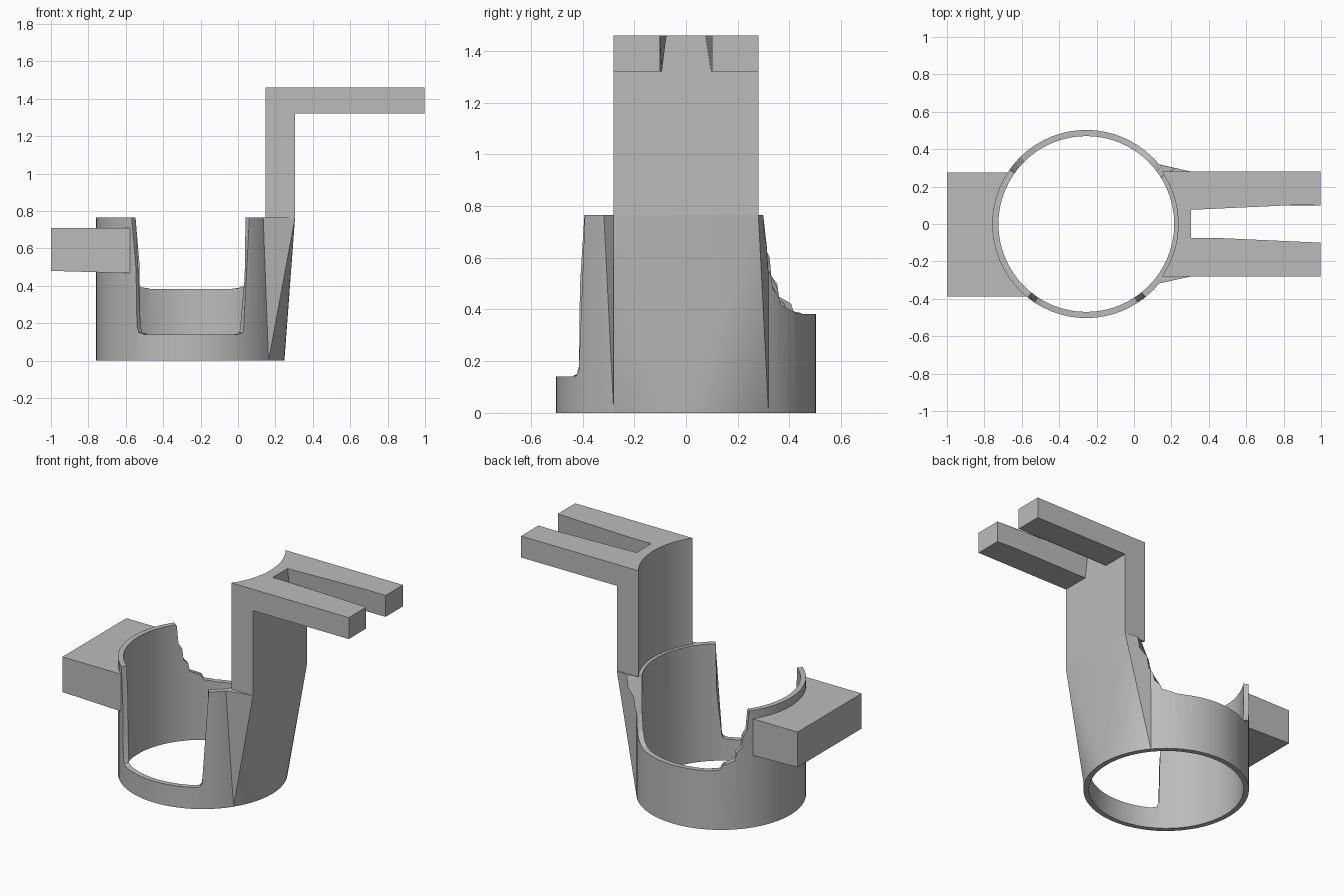
import bpy, bmesh
from math import sin, cos, radians, sqrt

if "Cube" in bpy.data.objects:
    bpy.data.objects.remove(bpy.data.objects["Cube"], do_unlink=True)

CX = -0.255          # ring axis
R_OUT, R_IN, RIM = 0.503, 0.47, 0.765
SIDES = 64

grey = bpy.data.materials.new("plain_grey")
grey.use_nodes = True
grey.diffuse_color = (0.5, 0.5, 0.5, 1)
grey.node_tree.nodes["Principled BSDF"].inputs["Base Color"].default_value = (0.5, 0.5, 0.5, 1)


def finish(name, bm):
    bmesh.ops.recalc_face_normals(bm, faces=bm.faces)
    mesh = bpy.data.meshes.new(name)
    bm.to_mesh(mesh)
    bm.free()
    obj = bpy.data.objects.new(name, mesh)
    bpy.context.collection.objects.link(obj)
    return obj


def loft(name, start, end):
    """Closed solid between two matching outlines."""
    bm = bmesh.new()
    a = [bm.verts.new(p) for p in start]
    b = [bm.verts.new(p) for p in end]
    bm.faces.new(a)
    bm.faces.new(b)
    for i in range(len(a)):
        j = (i + 1) % len(a)
        bm.faces.new((a[i], a[j], b[j], b[i]))
    return finish(name, bm)


def cylinder(name, r, z0, z1):
    ring = [(CX + r * cos(radians(360 * i / SIDES)), r * sin(radians(360 * i / SIDES)))
            for i in range(SIDES)]
    return loft(name, [(x, y, z0) for x, y in ring], [(x, y, z1) for x, y in ring])


def hull(name, points):
    bm = bmesh.new()
    for p in points:
        bm.verts.new(p)
    bmesh.ops.convex_hull(bm, input=bm.verts)
    loose = [v for v in bm.verts if not v.link_faces]
    bmesh.ops.delete(bm, geom=loose, context='VERTS')
    return finish(name, bm)


def radial_cutter(name, profile, side):
    """Notch whose outline (spread, z) widens away from the ring axis."""
    return loft(name, *[[(CX + s * d, side * d, z) for s, z in profile] for d in (0.12, 0.7)])


def combine(obj, tool, operation):
    mod = obj.modifiers.new(operation.lower(), 'BOOLEAN')
    mod.operation, mod.object, mod.solver = operation, tool, 'EXACT'
    bpy.context.view_layer.update()
    graph = bpy.context.evaluated_depsgraph_get()
    mesh = bpy.data.meshes.new_from_object(obj.evaluated_get(graph))
    obj.modifiers.clear()
    obj.data = mesh
    bpy.data.objects.remove(tool, do_unlink=True)


# Cup ring with the flared post foot and the side block
cup = cylinder("cup_ring", R_OUT, 0, RIM)
step = 360 / SIDES
foot_points = [(CX + R_OUT * cos(radians(i * step)), R_OUT * sin(radians(i * step)), 0)
               for i in range(-6, 8)]
foot_points += [(x, s * y, RIM) for s in (-1, 1) for x, y in ((0.305, 0.28), (0.134, 0.318))]
combine(cup, hull("post_foot", foot_points), 'UNION')

block = [(-1, 0.48), (-0.5, 0.465), (-0.5, 0.71), (-1, 0.71)]
combine(cup, loft("side_block", [(x, -0.387, z) for x, z in block],
                  [(x, 0.275, z) for x, z in block]), 'UNION')

# Bore and the two notches in the wall
combine(cup, cylinder("bore_cutter", R_IN, -0.1, 1), 'DIFFERENCE')
front_half = [(0.57, 0.14), (0.66, 0.15), (0.69, 0.18), (0.81, 0.8)]
front_profile = front_half + [(-s, z) for s, z in reversed(front_half)]
combine(cup, radial_cutter("front_notch", front_profile, -1), 'DIFFERENCE')
back_half = [(0.52, 0.383), (0.68, 0.392), (0.98, 0.45), (1.15, 0.53), (1.32, 0.64)]
back_profile = back_half + [(1.62, 0.8)] + [(-1.52, 0.8)] + [(-s, z) for s, z in reversed(back_half)]
combine(cup, radial_cutter("back_notch", back_profile, 1), 'DIFFERENCE')

# Upright post, hollowed on the ring side
R_POST, HALF, TOP, UNDER = 0.491, 0.28, 1.46, 1.32
ys = [HALF * (i / 10 - 1) for i in range(21)]
arc = [(CX + sqrt(R_POST ** 2 - y * y), y) for y in ys]


def post_outline(outer_x, z):
    return [(x, y, z) for x, y in arc] + [(outer_x, HALF, z), (outer_x, -HALF, z)]


post = loft("post", post_outline(0.305, RIM), post_outline(0.305, TOP))

# Forked arm: a slab with a tapering slot
arm = loft("forked_arm", [(0.28, y, z) for y, z in
                          ((-HALF, UNDER), (HALF, UNDER), (HALF, TOP), (-HALF, TOP))],
           [(0.998, y, z) for y, z in
            ((-HALF, UNDER), (HALF, UNDER), (HALF, TOP), (-HALF, TOP))])


def slot_section(x, low, high):
    return [(x, -low, UNDER - 0.05), (x, low, UNDER - 0.05), (x, high, TOP + 0.05), (x, -high, TOP + 0.05)]


combine(arm, loft("slot_cutter", slot_section(0.302, 0.105, 0.068), slot_section(1.0, 0.1, 0.1)), 'DIFFERENCE')
combine(post, arm, 'UNION')
post.name = "post_and_forked_arm"

# Colour and shading
for obj in (cup, post):
    obj.data.materials.clear()
    obj.data.materials.append(grey)
    for face in obj.data.polygons:
        face.material_index = 0
    bpy.ops.object.select_all(action='DESELECT')
    obj.select_set(True)
    bpy.context.view_layer.objects.active = obj
    bpy.ops.object.shade_smooth_by_angle(angle=radians(20))
